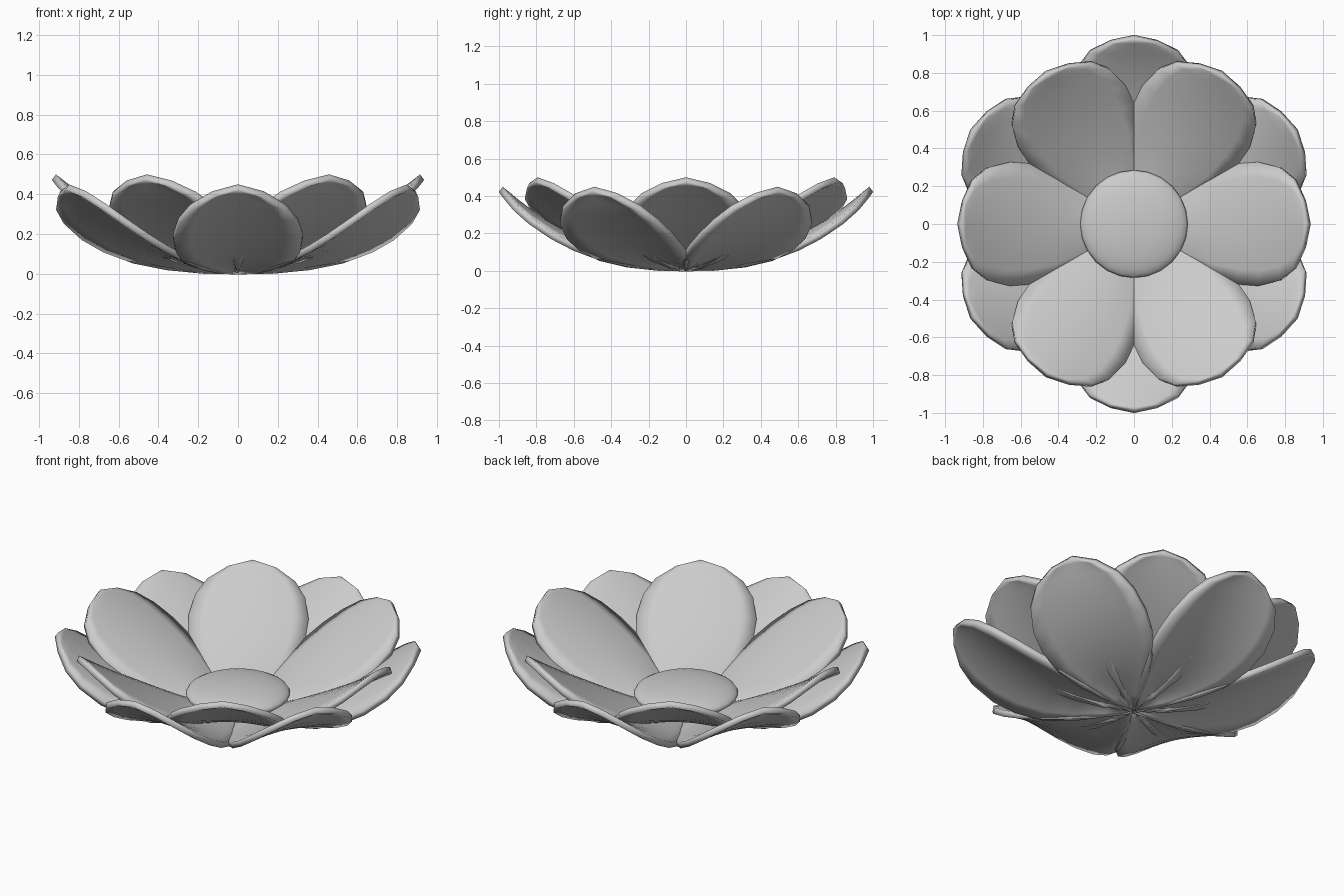
import bpy, bmesh, math

cube = bpy.data.objects.get("Cube")
if cube:
    bpy.data.objects.remove(cube)

grey = bpy.data.materials.new("soft_grey")
grey.use_nodes = True
GREY = (0.6, 0.6, 0.6, 1)
grey.diffuse_color = GREY
grey.node_tree.nodes["Principled BSDF"].inputs["Base Color"].default_value = GREY


def finish(obj, angle):
    obj.data.materials.append(grey)
    bpy.ops.object.select_all(action='DESELECT')
    obj.select_set(True)
    bpy.context.view_layer.objects.active = obj
    bpy.ops.object.shade_smooth_by_angle(angle=math.radians(angle))


# Along a petal: position, half width, droop of the side edges
OUTLINE = [(0, .01, .01), (.14, .10, .03), (.3, .2, .038), (.45, .28, .042),
           (.6, .32, .048), (.72, .328, .05), (.84, .3, .045),
           (.92, .24, .035), (.975, .13, .015), (1, 0, 0)]
# Height of the middle rib at those positions
OUTER_RIB = [.035, .06, .088, .126, .187, .25, .325, .385, .43, .45]
INNER_RIB = [.04, .068, .118, .18, .253, .318, .39, .443, .482, .5]
COLS = 8


def petal_mesh(name, length, rib, arch):
    """Leaf shape whose cross-section is an arch."""
    bm = bmesh.new()
    rows = []
    for (t, half, droop), height in zip(OUTLINE, rib):
        row = []
        for i in range(COLS + 1):
            s = 2 * i / COLS - 1
            row.append(bm.verts.new((t * length, half * s, height - arch * droop * s * s)))
        rows.append(row)
    for a, b in zip(rows, rows[1:]):
        for i in range(COLS):
            bm.faces.new((a[i], b[i], b[i + 1], a[i + 1]))
    bmesh.ops.remove_doubles(bm, verts=bm.verts, dist=0.0005)
    mesh = bpy.data.meshes.new(name)
    bm.to_mesh(mesh)
    bm.free()
    return mesh


def petal_ring(name, start, length, rib, arch):
    for k in range(6):
        obj = bpy.data.objects.new(f"{name}_{k + 1}", petal_mesh(name, length, rib, arch))
        bpy.context.collection.objects.link(obj)
        obj.rotation_euler.z = math.radians(start + 60 * k)
        solid = obj.modifiers.new("thickness", 'SOLIDIFY')
        solid.thickness = .035
        solid.offset = -1
        finish(obj, 50)


# Two staggered rings of petals
petal_ring("outer_petal", 30, .98, OUTER_RIB, 1)
petal_ring("inner_petal", 0, .915, INNER_RIB, .85)

# Flattened dome in the middle
bpy.ops.mesh.primitive_uv_sphere_add(segments=24, ring_count=12, radius=1, location=(0, 0, .125))
centre = bpy.context.object
centre.name = "flower_centre"
centre.scale = (.285, .285, .065)
finish(centre, 60)
